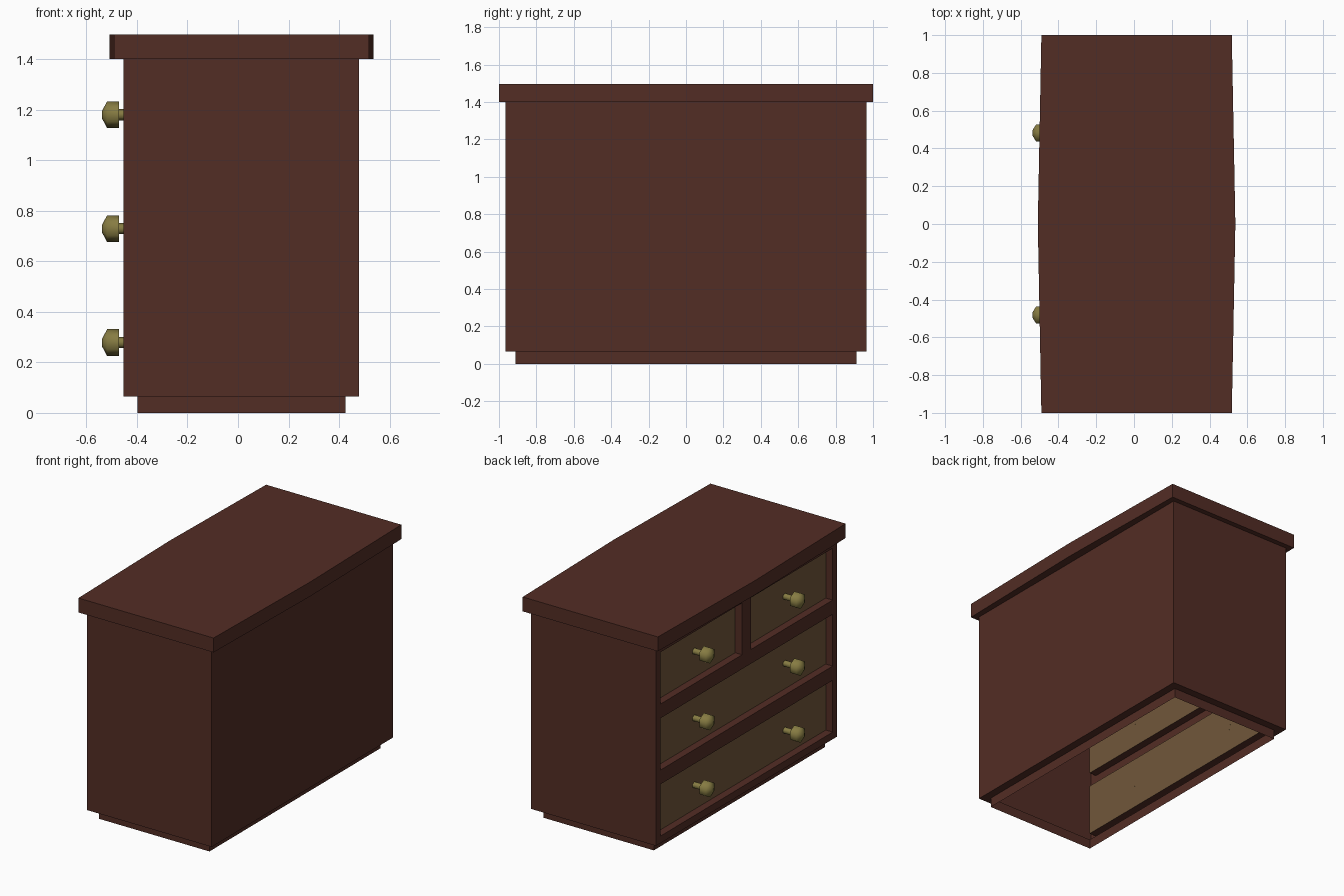
import bpy, bmesh, math
from mathutils import Vector

if "Cube" in bpy.data.objects:
    bpy.data.objects.remove(bpy.data.objects["Cube"])

CX = 0.0137                      # centre line of the chest in x


def mat(name, rgb):
    m = bpy.data.materials.new(name)
    m.diffuse_color = (*rgb, 1)
    m.use_nodes = True
    m.node_tree.nodes["Principled BSDF"].inputs["Base Color"].default_value = m.diffuse_color
    return m


WOOD = mat("dark red wood", (0.086, 0.026, 0.018))
PANEL = mat("tan wood", (0.165, 0.096, 0.042))
BRASS = mat("old brass", (0.24, 0.20, 0.055))


def finish(name, bm, mats):
    me = bpy.data.meshes.new(name)
    bm.to_mesh(me)
    bm.free()
    for m in mats:
        me.materials.append(m)
    ob = bpy.data.objects.new(name, me)
    bpy.context.scene.collection.objects.link(ob)
    return ob


def ring(bm, hx, hy, z, bulge=0.0):
    # counter-clockwise outline with a midpoint on the long sides
    pts = [(hx, -hy), (hx + bulge, 0), (hx, hy),
           (-hx, hy), (-hx - bulge, 0), (-hx, -hy)]
    return [bm.verts.new((CX + x, y, z)) for x, y in pts]


def skin(bm, a, b, skip=()):
    n = len(a)
    for i in range(n):
        if i not in skip:
            bm.faces.new((a[i], a[(i + 1) % n], b[(i + 1) % n], b[i]))


# plinth, open underneath, with the step out to the body
BX, BY, Z0, Z1 = 0.466, 0.965, 0.065, 1.40
bm = bmesh.new()
a, b, c = ring(bm, 0.412, 0.912, 0), ring(bm, 0.412, 0.912, Z0), ring(bm, BX, BY, Z0)
skin(bm, a, b)
skin(bm, b, c)
for f in bm.faces:
    f.normal_update()
finish("plinth", bm, [WOOD])

# carcass: sides and back
bm = bmesh.new()
skin(bm, ring(bm, BX, BY, Z0), ring(bm, BX, BY, Z1), skip=(3, 4))
finish("carcass", bm, [WOOD])

# drawer side: cells inset to a frame, panels pushed in
bm = bmesh.new()
fx = CX - BX
h = (Z1 - Z0) / 3
cells = [(-BY, BY, 0), (-BY, BY, 1), (-BY, 0, 2), (0, BY, 2)]
faces = []
for y0, y1, r in cells:
    z0, z1 = Z0 + r * h, Z0 + (r + 1) * h
    faces.append(bm.faces.new([bm.verts.new((fx, y, z)) for y, z in
                               ((y1, z0), (y0, z0), (y0, z1), (y1, z1))]))
bm.normal_update()
bmesh.ops.inset_individual(bm, faces=faces, thickness=0.048, use_even_offset=True)
ext = bmesh.ops.extrude_discrete_faces(bm, faces=faces)["faces"]
for f in ext:
    f.material_index = 1
    bmesh.ops.translate(bm, vec=Vector((0.052, 0, 0)), verts=f.verts[:])
bm.normal_update()
finish("drawer_fronts", bm, [WOOD, PANEL])

# worktop with slightly bowed long sides
bm = bmesh.new()
a = ring(bm, BX, BY, Z1)
b = ring(bm, 0.504, 1.0, Z1, 0.019)
c = ring(bm, 0.504, 1.0, 1.497, 0.019)
skin(bm, a, b)
skin(bm, b, c)
bm.faces.new(c)
finish("worktop", bm, [WOOD])

# knobs: six-sided turned profile (x, radius)
PROFILE = [(-0.40, 0.022), (-0.47, 0.022), (-0.47, 0.053), (-0.518, 0.053), (-0.5375, 0.016)]


def knob(name, y, z, n=6):
    bm = bmesh.new()
    rings = []
    for x, r in PROFILE:
        rings.append([bm.verts.new((x, y + r * math.sin(2 * math.pi * i / n),
                                    z + r * math.cos(2 * math.pi * i / n))) for i in range(n)])
    for p, q in zip(rings, rings[1:]):
        skin(bm, p, q)
    bm.faces.new(rings[-1])
    bmesh.ops.recalc_face_normals(bm, faces=bm.faces[:])
    # an open shell can flip; make the tip face outwards
    bm.faces.ensure_lookup_table()
    if bm.faces[-1].normal.x > 0:
        bmesh.ops.reverse_faces(bm, faces=bm.faces[:])
    ob = finish(name, bm, [BRASS])
    bpy.ops.object.select_all(action='DESELECT')
    ob.select_set(True)
    bpy.context.view_layer.objects.active = ob
    bpy.ops.object.shade_smooth_by_angle(angle=math.radians(65))


for row, z in (("lower", 0.278), ("middle", 0.729), ("upper", 1.18)):
    for side, y in (("left", 0.482), ("right", -0.482)):
        knob(f"knob_{row}_{side}", y, z)
